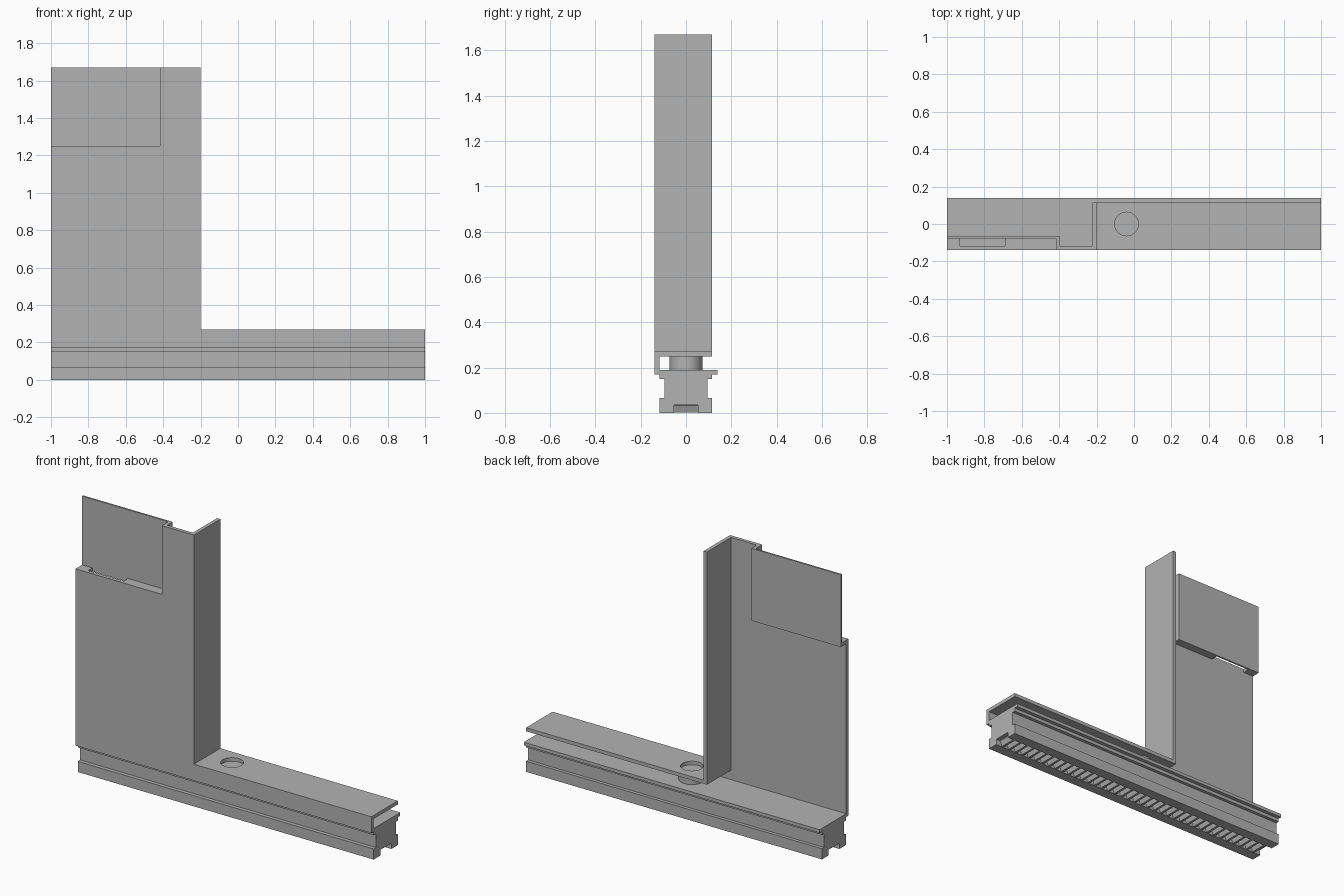
import bpy
import bmesh
from mathutils import Vector

cube = bpy.data.objects.get("Cube")
if cube:
    bpy.data.objects.remove(cube, do_unlink=True)

grey = bpy.data.materials.new("plain grey")
grey.use_nodes = True
colour = (0.45, 0.45, 0.45, 1)
grey.diffuse_color = colour
grey.node_tree.nodes["Principled BSDF"].inputs["Base Color"].default_value = colour

SHEET = 0.022                     # sheet thickness
FRONT, BACK = -0.14, 0.115        # depth of the bracket
INNER = FRONT + SHEET
SHELF, TOP = 0.27, 1.67           # heights of the bracket
SIDE = -0.2                       # right edge of the tall panel


def finish(name, bm):
    bmesh.ops.recalc_face_normals(bm, faces=bm.faces)
    mesh = bpy.data.meshes.new(name)
    bm.to_mesh(mesh)
    bm.free()
    mesh.materials.append(grey)
    obj = bpy.data.objects.new(name, mesh)
    bpy.context.collection.objects.link(obj)
    return obj


def extrude(name, points, axis, start, end):
    """Extrude a profile along x (points are y, z) or y (points are x, z)."""
    bm = bmesh.new()
    place = (lambda a, b: (start, a, b)) if axis == "x" else (lambda a, b: (a, start, b))
    face = bm.faces.new([bm.verts.new(place(a, b)) for a, b in points])
    moved = bmesh.ops.extrude_face_region(bm, geom=[face])["geom"]
    shift = Vector((end - start, 0, 0) if axis == "x" else (0, end - start, 0))
    bmesh.ops.translate(bm, vec=shift, verts=[v for v in moved if isinstance(v, bmesh.types.BMVert)])
    return finish(name, bm)


def box(name, x, y, z):
    corners = [(x[0], z[0]), (x[1], z[0]), (x[1], z[1]), (x[0], z[1])]
    return extrude(name, corners, "y", y[0], y[1])


def cylinder(name, radius, z0, z1):
    bpy.ops.mesh.primitive_cylinder_add(vertices=48, radius=radius, depth=z1 - z0,
                                        location=(-0.04, 0, (z0 + z1) / 2))
    obj = bpy.context.object
    obj.name = name
    obj.data.materials.append(grey)
    bpy.ops.object.shade_smooth_by_angle()
    return obj


# Grooved rail with a channel underneath
rail = [(-0.118, 0), (-0.052, 0), (-0.052, 0.035), (0.052, 0.035), (0.052, 0),
        (0.115, 0), (0.115, 0.065), (0.095, 0.065), (0.095, 0.15), (0.115, 0.15),
        (0.115, 0.17), (0.138, 0.17), (0.138, 0.19), (-0.118, 0.19), (-0.118, 0.15),
        (-0.095, 0.15), (-0.095, 0.065), (-0.118, 0.065)]
extrude("rail", rail, "x", -1, 1)

# Toothed rack inside the channel
pitch, count = 0.05, 39
teeth = [(-pitch * count / 2, 0.035)]
for i in range(count):
    x = (i - count / 2) * pitch
    teeth += [(x + 0.007, 0.03), (x + 0.018, 0.002), (x + 0.032, 0.002), (x + 0.043, 0.03)]
teeth.append((pitch * count / 2, 0.035))
extrude("rack_teeth", teeth, "y", -0.052, 0.052)

# Front sheet with the upper right corner cut away
notch_x, notch_z = -0.417, 1.25
sheet = [(-1, 0.17), (1, 0.17), (1, SHELF), (SIDE, SHELF), (SIDE, TOP),
         (notch_x, TOP), (notch_x, notch_z), (-1, notch_z)]
extrude("front_sheet", sheet, "y", FRONT, INNER)

# Folded flanges, the lower one with a round hole
box("side_flange", (SIDE - SHEET, SIDE), (INNER, BACK), (SHELF - SHEET, TOP))
shelf = box("shelf_flange", (SIDE, 1), (INNER, BACK), (SHELF - SHEET, SHELF))
cutter = cylinder("hole_cutter", 0.063, 0.2, 0.3)
cut = shelf.modifiers.new("hole", "BOOLEAN")
cut.operation = "DIFFERENCE"
cut.solver = "EXACT"
cut.object = cutter
bpy.context.view_layer.objects.active = shelf
bpy.ops.object.modifier_apply(modifier="hole")
bpy.data.objects.remove(cutter, do_unlink=True)

# Spacer between rail and shelf
cylinder("spacer", 0.073, 0.19, SHELF - SHEET)

# Recessed corner panel with its side wall and slotted ledge
recess, recess_back = -0.077, -0.066
ledge_z = (notch_z - SHEET, notch_z)
box("recessed_panel", (-1, notch_x + SHEET), (recess, recess_back), (ledge_z[0], TOP))
box("recess_wall", (notch_x, notch_x + SHEET), (INNER, recess), (ledge_z[0], TOP))
for name, x in (("ledge_right", (-1, -0.93)), ("ledge_left", (-0.69, notch_x))):
    box(name, x, (INNER, recess), ledge_z)
